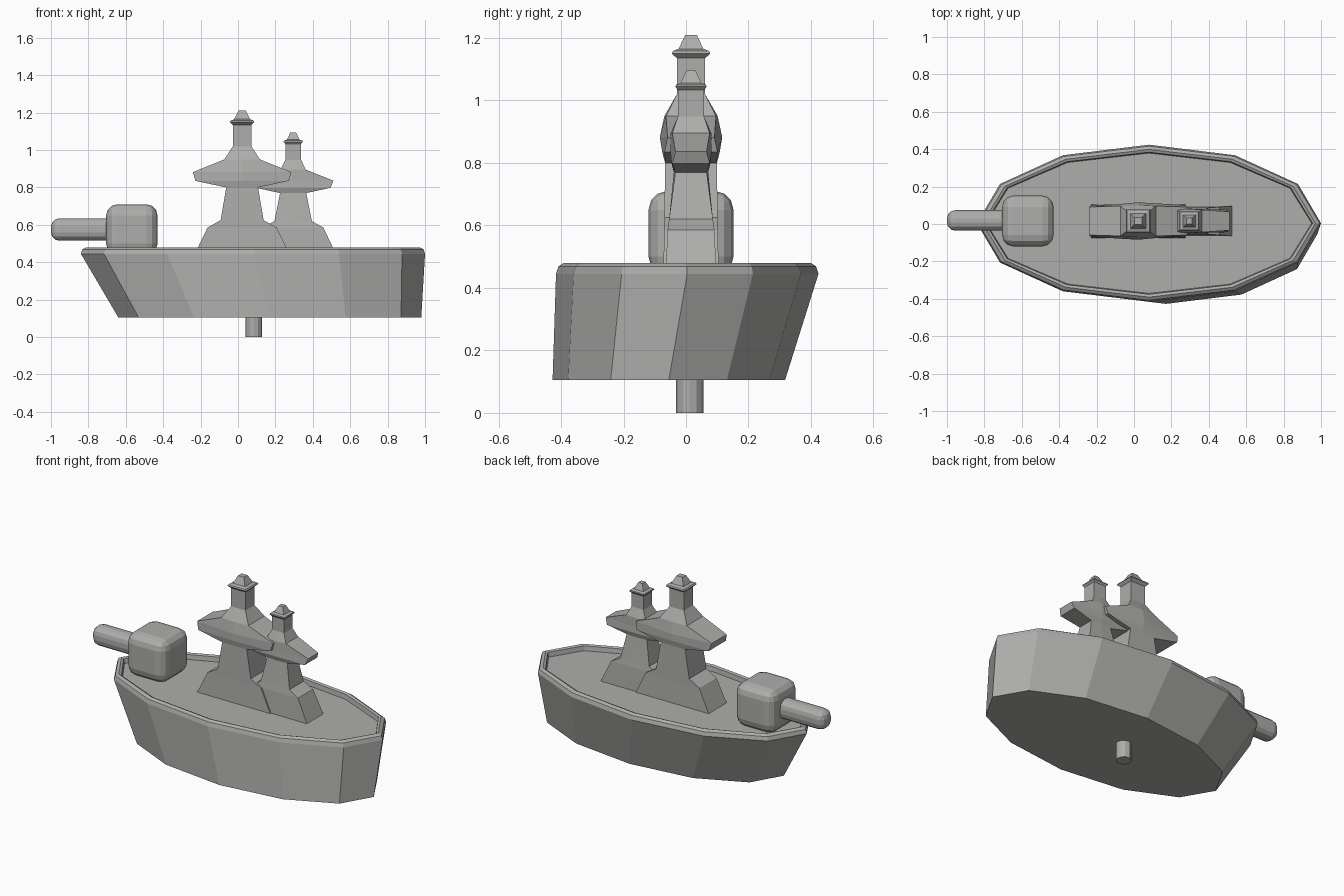
import bpy, bmesh, math

grey = bpy.data.materials.new("plain grey")
grey.diffuse_color = (0.42, 0.42, 0.41, 1)


def finish(name, bm):
    bmesh.ops.recalc_face_normals(bm, faces=bm.faces)
    me = bpy.data.meshes.new(name)
    bm.to_mesh(me)
    bm.free()
    me.materials.append(grey)
    ob = bpy.data.objects.new(name, me)
    bpy.context.collection.objects.link(ob)
    return ob


def loft(name, rings):
    """Bridge matching rings of points and cap both ends."""
    bm = bmesh.new()
    rows = [[bm.verts.new(p) for p in r] for r in rings]
    n = len(rows[0])
    for lo, hi in zip(rows, rows[1:]):
        for i in range(n):
            j = (i + 1) % n
            bm.faces.new((lo[i], lo[j], hi[j], hi[i]))
    bm.faces.new(rows[0][::-1])
    bm.faces.new(rows[-1])
    return finish(name, bm)


def oval(cx, cy, rx, ry, z, n=12):
    return [(cx + rx * math.cos(i * math.tau / n),
             cy + ry * math.sin(i * math.tau / n), z) for i in range(n)]


def rounded_box(name, lo, hi, bevel):
    bm = bmesh.new()
    bmesh.ops.create_cube(bm, size=1)
    for v in bm.verts:
        for k in range(3):
            v.co[k] = hi[k] if v.co[k] > 0 else lo[k]
    bmesh.ops.bevel(bm, geom=bm.edges[:], offset=bevel, segments=3,
                    profile=0.5, affect='EDGES')
    return finish(name, bm)


def tower(name, cx, cy, rows):
    """Each row: height, half length, half width at ends, half width in the middle."""
    loft(name, [[(cx - h, cy - a, z), (cx, cy - b, z), (cx + h, cy - a, z),
                 (cx + h, cy + a, z), (cx, cy + b, z), (cx - h, cy + a, z)]
                for z, h, a, b in rows])


# hull: skewed 12-sided oval with a raised, rounded rim and sunken deck
loft("hull", [
    oval(0.17, -0.055, 0.81, 0.372, 0.105),
    oval(0.08, 0.004, 0.92, 0.42, 0.445),
    oval(0.08, 0.004, 0.912, 0.412, 0.469),
    oval(0.08, 0.004, 0.89, 0.395, 0.48),
    oval(0.08, 0.004, 0.875, 0.38, 0.474),
    oval(0.08, 0.004, 0.87, 0.375, 0.445),
])

# mounting peg under the hull
loft("peg", [oval(0.085, 0.012, 0.044, 0.044, 0.0),
             oval(0.085, 0.012, 0.044, 0.044, 0.15)])

# gun at the stern
rounded_box("gun_turret", (-0.705, -0.12, 0.44), (-0.43, 0.152, 0.71), 0.06)
rounded_box("gun_barrel", (-1.0, -0.036, 0.515), (-0.62, 0.074, 0.635), 0.045)

# two pagoda-like towers
tower("main_tower", 0.022, 0.016, [
    (0.43, 0.26, 0.09, 0.09), (0.585, 0.185, 0.085, 0.085),
    (0.625, 0.115, 0.085, 0.085), (0.80, 0.085, 0.083, 0.083),
    (0.835, 0.25, 0.085, 0.092), (0.882, 0.263, 0.075, 0.1),
    (0.95, 0.095, 0.08, 0.085), (1.02, 0.05, 0.045, 0.045),
    (1.135, 0.05, 0.045, 0.045), (1.15, 0.065, 0.062, 0.062),
    (1.158, 0.06, 0.058, 0.058), (1.165, 0.042, 0.04, 0.04),
    (1.21, 0.02, 0.018, 0.018)])
tower("small_tower", 0.295, 0.016, [
    (0.43, 0.235, 0.082, 0.082), (0.585, 0.162, 0.075, 0.075),
    (0.62, 0.1, 0.07, 0.07), (0.77, 0.07, 0.05, 0.055),
    (0.798, 0.2, 0.06, 0.062), (0.836, 0.215, 0.05, 0.066),
    (0.895, 0.068, 0.06, 0.065), (0.948, 0.042, 0.042, 0.042),
    (1.033, 0.042, 0.042, 0.042), (1.044, 0.052, 0.05, 0.05),
    (1.05, 0.05, 0.048, 0.048), (1.056, 0.033, 0.033, 0.033),
    (1.095, 0.015, 0.015, 0.015)])
